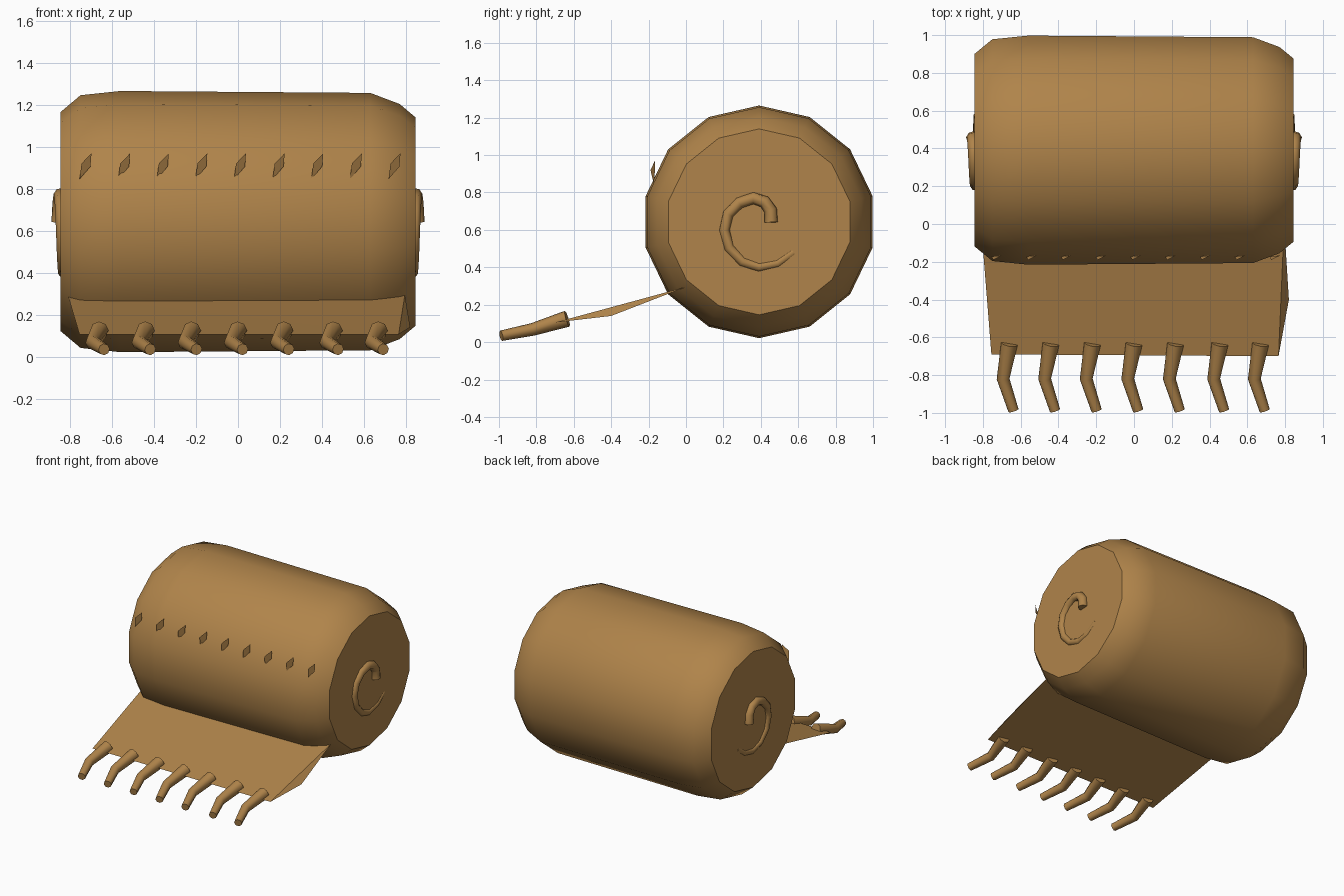
import bpy, bmesh, math

cube = bpy.data.objects.get("Cube")
if cube:
    bpy.data.objects.remove(cube, do_unlink=True)

tan = bpy.data.materials.new("tan_cloth")
tan.use_nodes = True
tan.diffuse_color = (0.434, 0.231, 0.069, 1)
tan.node_tree.nodes["Principled BSDF"].inputs["Base Color"].default_value = tan.diffuse_color


def smooth(obj, degrees):
    bpy.ops.object.select_all(action='DESELECT')
    obj.select_set(True)
    bpy.context.view_layer.objects.active = obj
    bpy.ops.object.shade_smooth_by_angle(angle=math.radians(degrees))


def mesh_object(name, bm):
    mesh = bpy.data.meshes.new(name)
    bm.to_mesh(mesh)
    bm.free()
    obj = bpy.data.objects.new(name, mesh)
    bpy.context.collection.objects.link(obj)
    mesh.materials.append(tan)
    return obj


def tubes(name, paths):
    """Tapered tubes from lists of (x, y, z, radius)."""
    curve = bpy.data.curves.new(name, 'CURVE')
    curve.dimensions = '3D'
    curve.bevel_depth = 1
    curve.bevel_resolution = 2
    curve.use_fill_caps = True
    for path in paths:
        spline = curve.splines.new('POLY')
        spline.points.add(len(path) - 1)
        for point, (x, y, z, r) in zip(spline.points, path):
            point.co = (x, y, z, 1)
            point.radius = r
    obj = bpy.data.objects.new(name, curve)
    bpy.context.collection.objects.link(obj)
    curve.materials.append(tan)
    bpy.ops.object.select_all(action='DESELECT')
    obj.select_set(True)
    bpy.context.view_layer.objects.active = obj
    bpy.ops.object.convert(target='MESH')
    smooth(bpy.context.object, 50)


# Rolled body: a fourteen-sided barrel with rounded ends
SIDES, ROLL_Y, ROLL_Z = 14, 0.391, 0.643
profile = [(-0.845, 0.522), (-0.75, 0.602), (-0.56, 0.622),
           (0.63, 0.613), (0.77, 0.56), (0.845, 0.497)]
bm = bmesh.new()
rings = []
for x, r in profile:
    angles = [math.tau * i / SIDES for i in range(SIDES)]
    rings.append([bm.verts.new((x, ROLL_Y + r * math.sin(a), ROLL_Z + r * math.cos(a)))
                  for a in angles])
for a, b in zip(rings, rings[1:]):
    for i in range(SIDES):
        j = (i + 1) % SIDES
        bm.faces.new((a[i], a[j], b[j], b[i]))
bm.faces.new(rings[0])
bm.faces.new(rings[-1])
bmesh.ops.recalc_face_normals(bm, faces=bm.faces)
smooth(mesh_object("rolled_body", bm), 42)

# Unrolled flap lying in front
bm = bmesh.new()
outline = [(-0.81, 0.0, 0.29), (-0.755, -0.69, 0.105), (0.765, -0.7, 0.105),
           (0.82, -0.4, 0.14), (0.795, 0.0, 0.295)]
v = [bm.verts.new(p) for p in outline]
bm.faces.new((v[0], v[1], v[2]))
bm.faces.new((v[0], v[2], v[4]))
bm.faces.new((v[2], v[3], v[4]))
mesh_object("front_flap", bm)

# Fringe of bent tassels
tubes("tassels", [[(x, -0.635, 0.125, 0.044),
                   (x - 0.033, -0.82, 0.068, 0.034),
                   (x + 0.022, -0.988, 0.034, 0.028)]
                  for x in (-0.66, -0.44, -0.22, 0, 0.22, 0.455, 0.67)])

# Spiral cords on both ends, sinking into the cap as they unwind
spiral = [(0.455, 0.64), (0.452, 0.705), (0.42, 0.75), (0.36, 0.77), (0.285, 0.745),
          (0.225, 0.685), (0.205, 0.6), (0.23, 0.505), (0.3, 0.43), (0.39, 0.4),
          (0.49, 0.42), (0.575, 0.48)]
for name, side in (("left_spiral", 1), ("right_spiral", -1)):
    path = []
    for i, (y, z) in enumerate(spiral):
        t = i / (len(spiral) - 1)
        path.append((side * (0.853 - 0.027 * t), y, z, 0.036 - 0.012 * t))
    tubes(name, [path])

# Row of small leaning stitches across the front
bm = bmesh.new()
stitch = [(-0.03, -0.172, 0.845), (0.022, -0.167, 0.905),
          (0.027, -0.167, 0.968), (-0.02, -0.19, 0.92)]
for i in range(9):
    cx = -0.725 + 0.184 * i
    bm.faces.new([bm.verts.new((cx + x, y, z)) for x, y, z in stitch])
mesh_object("stitches", bm)
